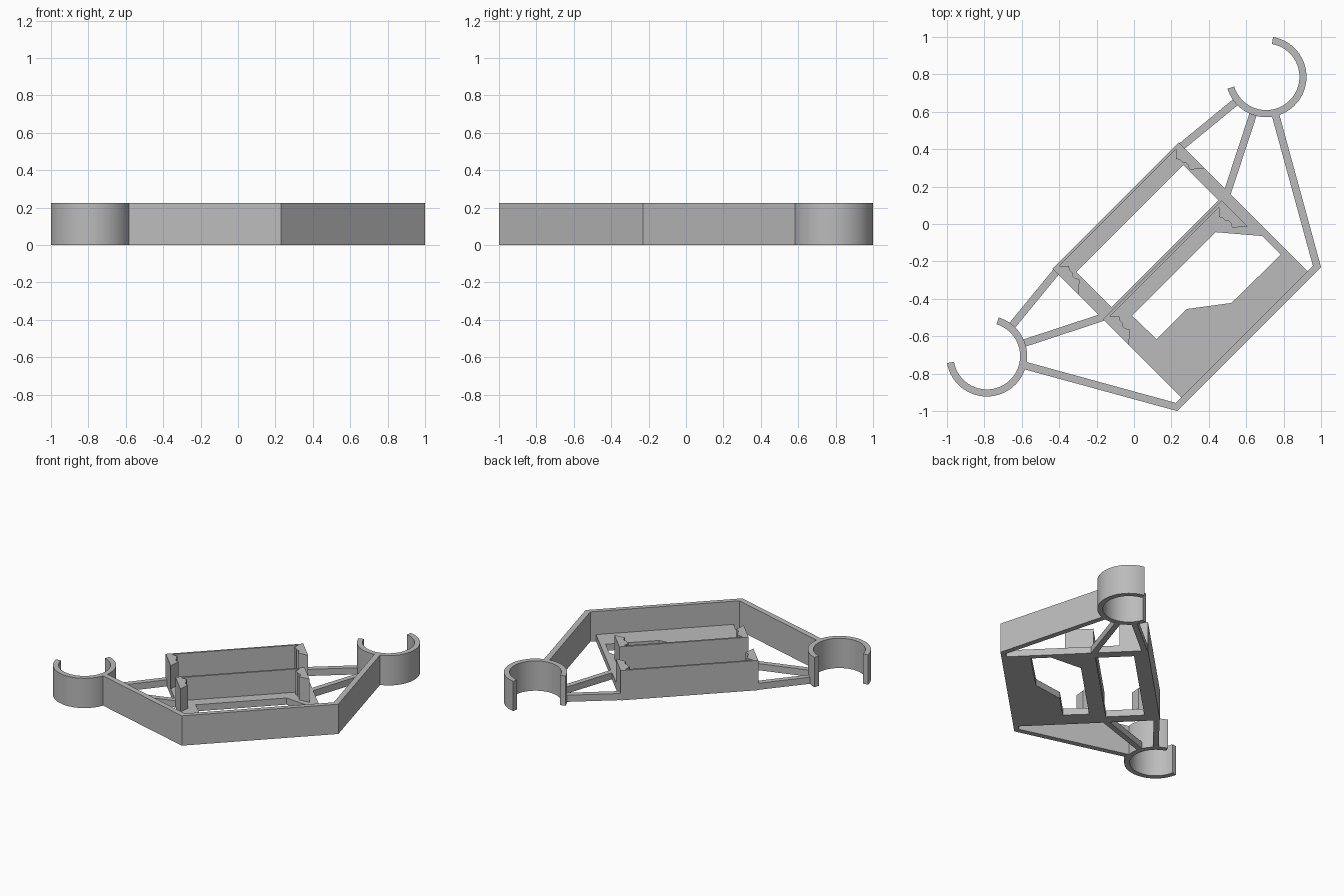
import bpy, bmesh
from math import radians, cos, sin, sqrt
from mathutils import Vector

if "Cube" in bpy.data.objects:
    bpy.data.objects.remove(bpy.data.objects["Cube"], do_unlink=True)

HEIGHT, FLOOR = 0.225, 0.05

grey = bpy.data.materials.new("plain_grey")
grey.use_nodes = True
grey.diffuse_color = (0.5, 0.5, 0.5, 1)
grey.node_tree.nodes["Principled BSDF"].inputs["Base Color"].default_value = grey.diffuse_color


def to_world(p):
    # The part is laid out along u (length) and v (depth), turned 45 degrees
    u, v = p
    return ((u - v) / sqrt(2), (u + v) / sqrt(2), 0)


def prism(name, outline, height, holes=(), smooth=False):
    """Extrude a flat outline, with optional holes, up from the ground."""
    bm = bmesh.new()
    edges = []
    for loop in [outline, *holes]:
        verts = [bm.verts.new(to_world(p)) for p in loop]
        edges += [bm.edges.new((a, b)) for a, b in zip(verts, verts[1:] + verts[:1])]
    if holes:
        bmesh.ops.triangle_fill(bm, edges=edges, use_beauty=True)
    else:
        bm.faces.new(bm.verts)
    top = bmesh.ops.extrude_face_region(bm, geom=bm.faces[:])["geom"]
    bmesh.ops.translate(bm, vec=(0, 0, height),
                        verts=[g for g in top if isinstance(g, bmesh.types.BMVert)])
    bmesh.ops.recalc_face_normals(bm, faces=bm.faces)
    mesh = bpy.data.meshes.new(name)
    bm.to_mesh(mesh)
    bm.free()
    mesh.materials.append(grey)
    obj = bpy.data.objects.new(name, mesh)
    bpy.context.collection.objects.link(obj)
    if smooth:
        bpy.ops.object.select_all(action="DESELECT")
        obj.select_set(True)
        bpy.context.view_layer.objects.active = obj
        bpy.ops.object.shade_smooth_by_angle(angle=radians(30))
    return obj


def mirrored(points):
    return [(-u, v) for u, v in points]


def bar(a, b, width=0.04):
    a, b = Vector(a), Vector(b)
    d = (b - a).normalized() * width / 2
    n = Vector((-d.y, d.x))
    return [a + n, b + n, b - n, a - n]


def arc(centre, radius, start, end, steps=48):
    angles = [radians(start + (end - start) * i / steps) for i in range(steps + 1)]
    return [(centre[0] + radius * cos(t), centre[1] + radius * sin(t)) for t in angles]


# Floor plate with a rectangular window and an irregular window
plate = [(-.478, -.85), (.478, -.85), (.478, .138), (-.478, .138)]
back_window = [(-.40, -.229), (.41, -.229), (.41, .036), (-.40, .036)]
front_window = [(-.354, -.34), (.278, -.34), (.44, -.531), (.44, -.671),
                (.07, -.667), (-.123, -.52), (-.35, -.52)]
prism("floor_plate", plate, FLOOR, [back_window, front_window])

# Tall outer wall: straight front with two arms sweeping back to the rings
outer_half = [(.544, -.87), (.97, -.124), (.937, -.10), (.518, -.835)]
prism("outer_wall", outer_half + mirrored(outer_half)[::-1], HEIGHT)

# Holder walls: thin wall with a notched clip at each end
clip = [(0, 0), (0, .195), (.063, .142), (.05, .118), (.05, .102), (.062, .09),
        (.062, .066), (.073, .052), (.036, .015)]


def holder(name, left, right, back):
    a = [(left + d, back - w) for d, w in clip]
    b = [(right - d, back - w) for d, w in clip]
    prism(name, a + b[::-1], HEIGHT)


holder("back_holder_wall", -.478, .478, .138)
holder("middle_holder_wall", -.478, .42, -.243)

# Open clamp rings and their low braces on both ends
centre = (1.056, .057)
ring = arc(centre, .216, -208, 35) + arc(centre, .178, 35, -208)
for side, flip in (("left", list), ("right", mirrored)):
    prism(side + "_clamp_ring", flip(ring), HEIGHT, smooth=True)
    prism(side + "_inner_brace", flip(bar((.46, -.24), (.872, -.032))), FLOOR)
    prism(side + "_back_brace", flip(bar((.46, .115), (.855, .076))), FLOOR)
